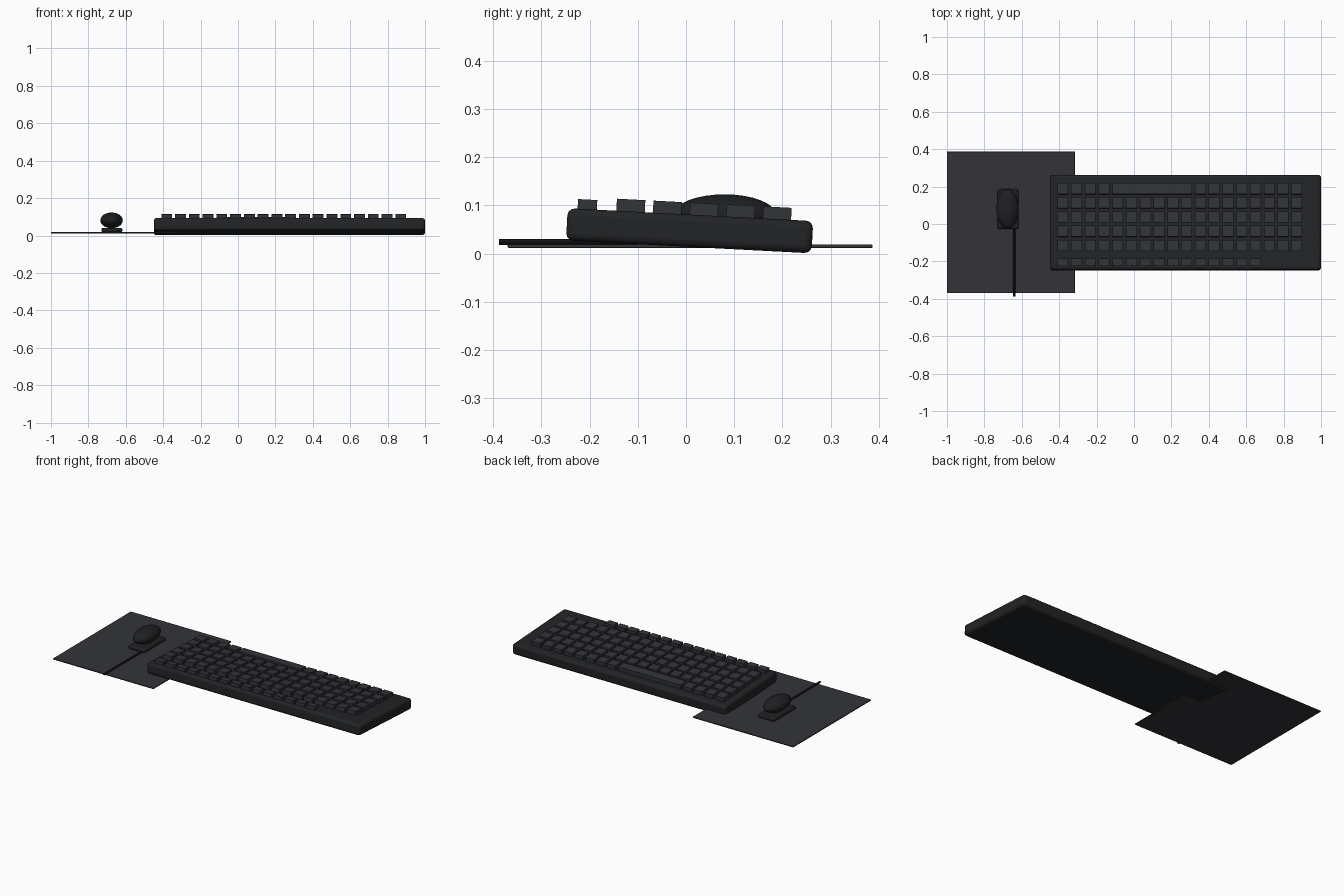
import bpy, math
from mathutils import Matrix, Vector

if "Cube" in bpy.data.objects:
    bpy.data.objects.remove(bpy.data.objects["Cube"])


def material(name, r, g, b):
    m = bpy.data.materials.new(name)
    m.diffuse_color = (r, g, b, 1)
    m.use_nodes = True
    m.node_tree.nodes["Principled BSDF"].inputs["Base Color"].default_value = m.diffuse_color
    return m


BODY = material("charcoal", 0.016, 0.017, 0.019)
KEYS = material("key_grey", 0.032, 0.034, 0.039)
PAD = material("pad_grey", 0.033, 0.034, 0.040)
MOUSE = material("mouse_black", 0.013, 0.014, 0.015)
CABLE = material("cable_black", 0.007, 0.007, 0.007)


def finish(ob, name, mat, smooth=False):
    ob.name = name
    ob.data.materials.append(mat)
    if smooth:
        bpy.ops.object.shade_smooth_by_angle()
    return ob


def box(name, loc, size, mat, bevel=0, segments=3):
    bpy.ops.mesh.primitive_cube_add(size=1, location=loc)
    ob = bpy.context.object
    ob.data.transform(Matrix.Diagonal((*size, 1)))
    if bevel:
        mod = ob.modifiers.new("rounding", 'BEVEL')
        mod.width = bevel
        mod.segments = segments
    return finish(ob, name, mat, bevel > 0)


# tilted keyboard frame: higher towards the front
ORIGIN = Vector((0.275, 0.0075, 0.0475))
TILT = math.radians(-3)
FRAME = Matrix.Translation(ORIGIN) @ Matrix.Rotation(TILT, 4, 'X')

# keyboard case
case = box("keyboard_case", (0, 0, 0), (1.45, 0.51, 0.067), BODY, 0.015)
case.matrix_world = FRAME

PITCH, KEY_W, FIRST_X = 0.0736, 0.058, -0.381


def key(name, y, first, last, depth, rise):
    x0 = FIRST_X + first * PITCH - KEY_W / 2
    x1 = FIRST_X + last * PITCH + KEY_W / 2
    low, high = 0.025, 0.0335 + rise
    ob = box(name, (0, 0, 0), (x1 - x0, depth, high - low), KEYS)
    local = Vector(((x0 + x1) / 2 - ORIGIN.x, y - ORIGIN.y, (low + high) / 2))
    ob.matrix_world = FRAME @ Matrix.Translation(local)


# four full rows of keys
for r, y in enumerate((0.111, 0.035, -0.041, -0.117)):
    for c in range(18):
        key(f"key_row{r}_{c}", y, c, c, 0.059, 0.025)
# row with the space bar
for c in [*range(4), *range(10, 18)]:
    key(f"bottom_key_{c}", 0.187, c, c, 0.059, 0.025)
key("space_bar", 0.187, 4, 9, 0.059, 0.025)
# short function keys
for c in range(15):
    key(f"function_key_{c}", -0.207, c, c, 0.040, 0.020)

# mouse mat
box("mouse_mat", (-0.658, 0.0085, 0.0155), (0.684, 0.757, 0.007), PAD, 0.002, 2)

# mouse base and domed shell
box("mouse_base", (-0.674, 0.08, 0.029), (0.112, 0.212, 0.022), MOUSE, 0.008)
bpy.ops.mesh.primitive_uv_sphere_add(segments=32, ring_count=16, radius=1,
                                     location=(-0.676, 0.08, 0.081))
shell = bpy.context.object
shell.data.transform(Matrix.Diagonal((0.060, 0.106, 0.042, 1)))
finish(shell, "mouse_shell", MOUSE, True)

# mouse cable running to the front
bpy.ops.mesh.primitive_cylinder_add(vertices=12, radius=0.006, depth=0.378,
                                    location=(-0.64, -0.199, 0.024),
                                    rotation=(math.pi / 2, 0, 0))
finish(bpy.context.object, "mouse_cable", CABLE, True)
